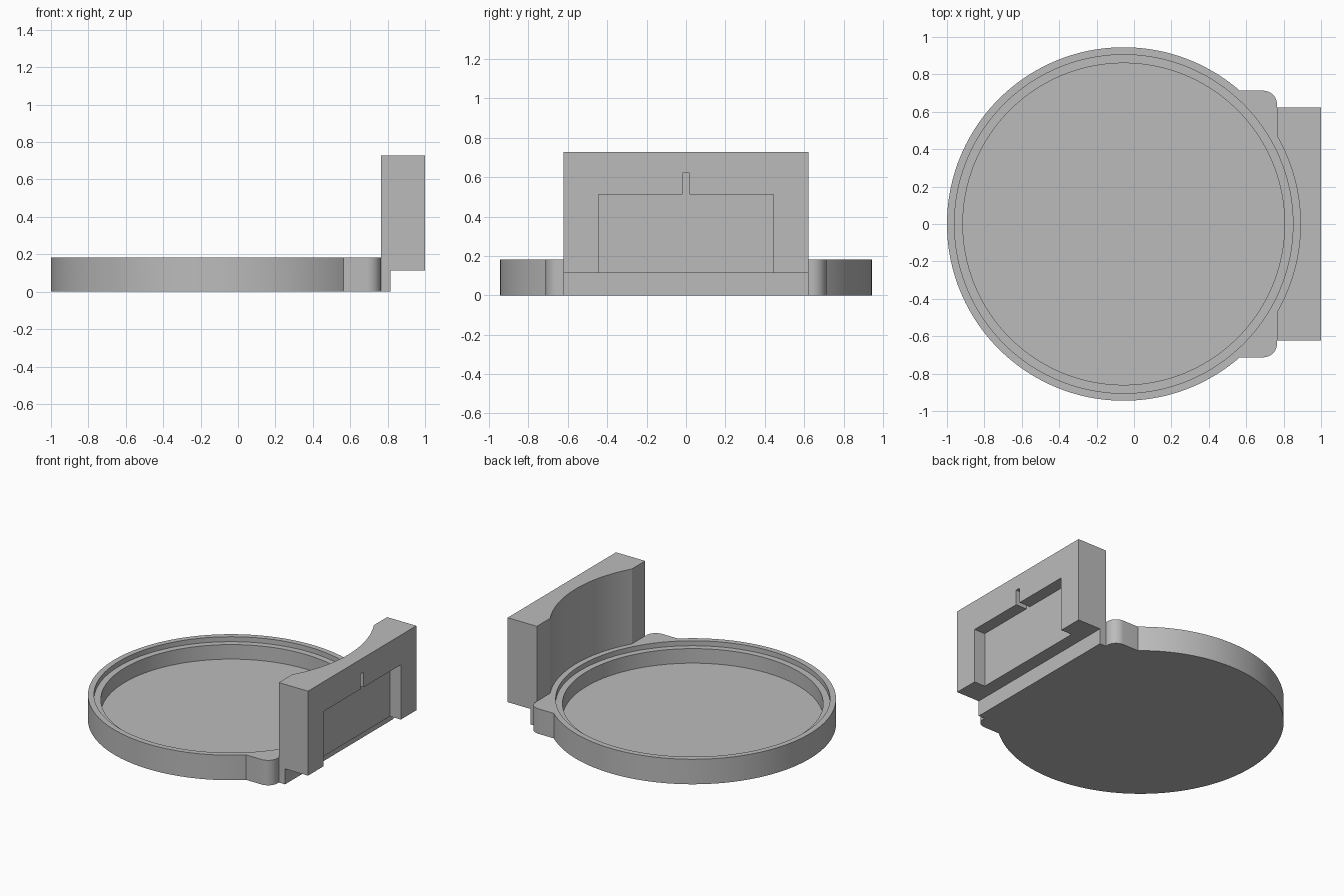
import bpy, bmesh
from math import asin, cos, sin, pi, radians

old = bpy.data.objects.get("Cube")
if old:
    bpy.data.objects.remove(old, do_unlink=True)

CX = -0.055                 # centre of the round tray
R_RIM, R_LEDGE, R_FLOOR = 0.945, 0.905, 0.86
H_TRAY, H_STEP, H_TOP = 0.182, 0.113, 0.728
X_TAB, X_BASE = 0.765, 0.815
Y_TAB, Y_BLOCK = 0.713, 0.623

grey = bpy.data.materials.new("plain grey")
grey.use_nodes = True
colour = (0.5, 0.5, 0.5, 1)
grey.diffuse_color = colour
grey.node_tree.nodes["Principled BSDF"].inputs["Base Color"].default_value = colour


def arc(cx, cy, r, a0, a1, n):
    return [(cx + r * cos(a0 + (a1 - a0) * i / n),
             cy + r * sin(a0 + (a1 - a0) * i / n)) for i in range(n + 1)]


def prism(name, outline, z0, z1):
    """Extrude a counter-clockwise outline from z0 up to z1."""
    bm = bmesh.new()
    face = bm.faces.new([bm.verts.new((x, y, z0)) for x, y in outline])
    top = bmesh.ops.extrude_face_region(bm, geom=[face])["geom"]
    bmesh.ops.translate(bm, vec=(0, 0, z1 - z0),
                        verts=[v for v in top if isinstance(v, bmesh.types.BMVert)])
    bmesh.ops.recalc_face_normals(bm, faces=bm.faces)
    mesh = bpy.data.meshes.new(name)
    bm.to_mesh(mesh)
    bm.free()
    mesh.materials.append(grey)
    obj = bpy.data.objects.new(name, mesh)
    bpy.context.collection.objects.link(obj)
    return obj


def disc(name, r, z0, z1):
    return prism(name, arc(CX, 0, r, 0, 2 * pi, 160)[:-1], z0, z1)


def box(name, x0, x1, half_y, z0, z1):
    return prism(name, [(x0, -half_y), (x1, -half_y), (x1, half_y), (x0, half_y)], z0, z1)


def combine(target, tool, operation):
    mod = target.modifiers.new(tool.name, 'BOOLEAN')
    mod.operation, mod.solver, mod.object = operation, 'EXACT', tool
    bpy.context.view_layer.objects.active = target
    bpy.ops.object.modifier_apply(modifier=mod.name)
    bpy.data.objects.remove(tool, do_unlink=True)


# Tray outline: round rim, rounded corner tabs and a straight edge under the bracket
corner = 0.075
tab_side = [(X_BASE, Y_BLOCK), (X_TAB, Y_BLOCK)]
tab_side += arc(X_TAB - corner, Y_TAB - corner, corner, 0, pi / 2, 12)
a = asin(Y_TAB / R_RIM)
rim = arc(CX, 0, R_RIM, a, 2 * pi - a, 130)
outline = tab_side + rim + [(x, -y) for x, y in reversed(tab_side)]
body = prism("tray_with_bracket", outline, 0, H_TRAY)

# Upright bracket block with a hollow following the rim
bracket = box("bracket", X_TAB, 1, Y_BLOCK, H_STEP, H_TOP)
combine(body, bracket, 'UNION')
combine(body, disc("bracket_hollow", R_RIM, H_TRAY, 1), 'DIFFERENCE')

# Stepped recess in the tray
combine(body, disc("ledge_recess", R_LEDGE, 0.146, 1), 'DIFFERENCE')
combine(body, disc("floor_recess", R_FLOOR, 0.04, 1), 'DIFFERENCE')

# Pocket and narrow slot in the outer bracket face
pocket = box("pocket", 0.912, 1.1, 0.445, 0, 0.512)
combine(body, pocket, 'DIFFERENCE')
combine(body, box("slot", 0.912, 1.1, 0.018, 0.45, 0.622), 'DIFFERENCE')

bpy.ops.object.select_all(action='DESELECT')
body.select_set(True)
bpy.context.view_layer.objects.active = body
bpy.ops.object.shade_smooth_by_angle(angle=radians(30))
